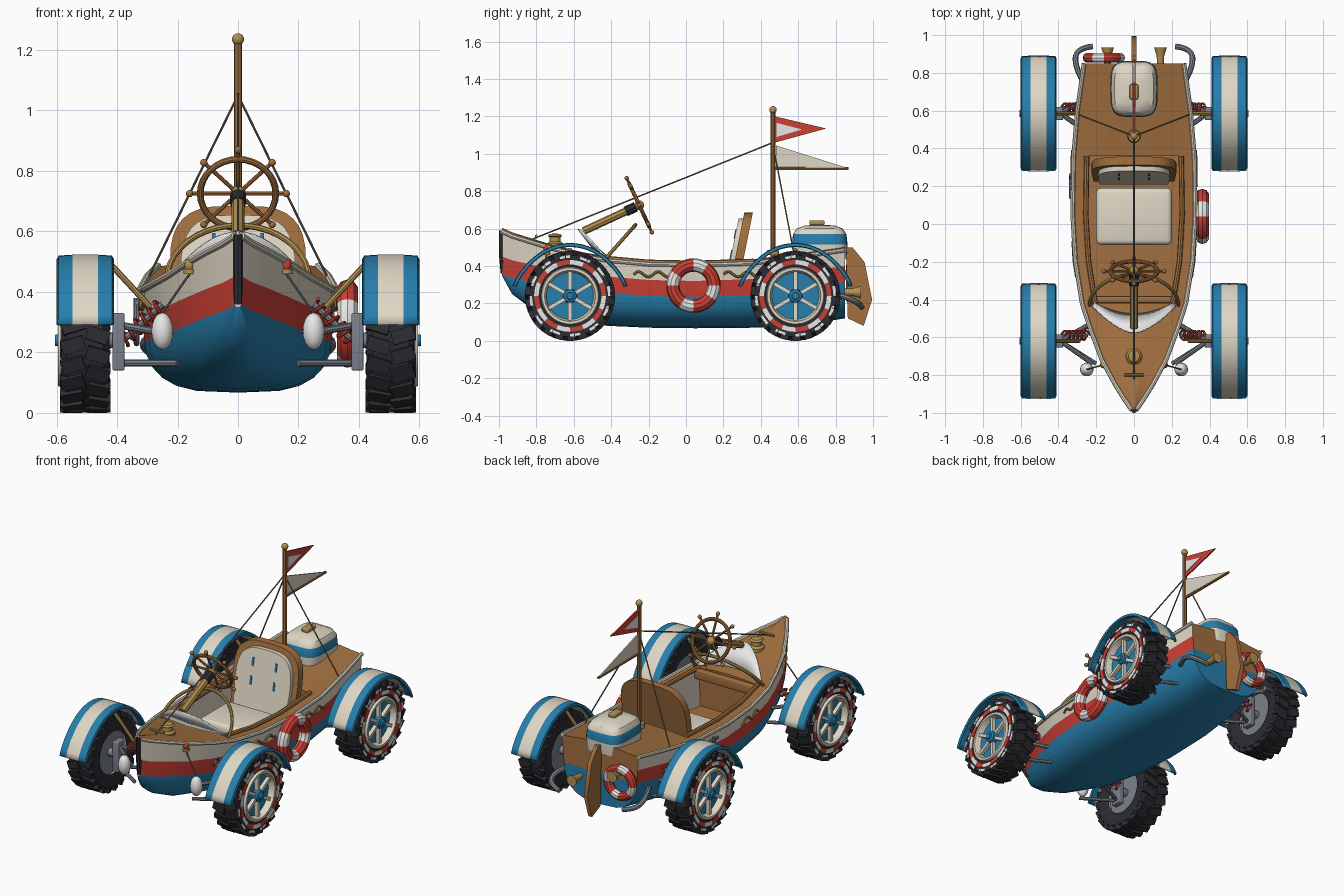
import bpy, bmesh, math
from math import sin, cos, pi, radians
from mathutils import Matrix, Vector

cube = bpy.data.objects.get("Cube")
if cube:
    bpy.data.objects.remove(cube)

def material(name, *rgb):
    m = bpy.data.materials.new(name)
    m.use_nodes = True
    m.diffuse_color = (*rgb, 1)
    m.node_tree.nodes["Principled BSDF"].inputs["Base Color"].default_value = (*rgb, 1)
    return m

BLUE = material("sea blue", .02, .21, .41)
RED = material("signal red", .6, .05, .035)
CREAM = material("cream paint", .74, .68, .56)
WOOD = material("varnished wood", .36, .16, .05)
BRASS = material("brass", .45, .28, .08)
RUBBER = material("black rubber", .025, .025, .032)
STEEL = material("grey steel", .2, .22, .26)
WHITE = material("white", .82, .82, .82)
ROPE = material("rope", .2, .17, .12)
made = []

def finish(name, bm, mats):
    bmesh.ops.remove_doubles(bm, verts=bm.verts, dist=1e-5)
    bmesh.ops.recalc_face_normals(bm, faces=bm.faces)
    me = bpy.data.meshes.new(name)
    bm.to_mesh(me)
    bm.free()
    for m in mats:
        me.materials.append(m)
    ob = bpy.data.objects.new(name, me)
    bpy.context.collection.objects.link(ob)
    made.append(ob)
    return ob

def mesh(name, verts, faces, mats, idx=None):
    bm = bmesh.new()
    vs = [bm.verts.new(v) for v in verts]
    for i, f in enumerate(faces):
        bm.faces.new([vs[k] for k in f]).material_index = idx[i] if idx else 0
    return finish(name, bm, mats)

def lathe(name, prof, mats, axis="Z", n=24, rule=None, loc=(0, 0, 0)):
    """Turn (along, radius) points round an axis; rule(ring, seg) picks a material."""
    shift = "XYZ".index(axis)
    verts = []
    for a, r in prof:
        for j in range(n):
            p = (a, r * cos(2 * pi * j / n), r * sin(2 * pi * j / n))
            verts.append([p[(k - shift) % 3] for k in range(3)])
    faces, idx = [], []
    for i in range(len(prof) - 1):
        for j in range(n):
            k = (j + 1) % n
            faces.append((i * n + j, i * n + k, i * n + n + k, i * n + n + j))
            idx.append(rule(i, j) if rule else 0)
    ob = mesh(name, verts, faces, mats, idx)
    ob.location = loc
    return ob

def torus(name, R, r, mats, axis, loc, n=32, rule=None):
    prof = [(r * sin(2 * pi * k / 10), R + r * cos(2 * pi * k / 10)) for k in range(11)]
    return lathe(name, prof, mats, axis, n, rule, loc)

def ball(name, loc, r, mat, stretch=1):
    prof = [(-r * stretch * cos(pi * k / 10), r * sin(pi * k / 10)) for k in range(11)]
    return lathe(name, prof, [mat], "Z", 16, None, loc)

def box(name, loc, size, mat, bevel=0, rot=(0, 0, 0)):
    bm = bmesh.new()
    bmesh.ops.create_cube(bm, size=1, matrix=Matrix.Diagonal((*size, 1)))
    if bevel:
        bmesh.ops.bevel(bm, geom=bm.edges[:], offset=bevel, segments=3, profile=.5, affect="EDGES")
    ob = finish(name, bm, [mat])
    ob.location, ob.rotation_euler = loc, rot
    return ob

def tube(name, pts, r, mat, smooth=False):
    cu = bpy.data.curves.new(name, "CURVE")
    cu.dimensions, cu.bevel_depth, cu.bevel_resolution = "3D", r, 2
    cu.use_fill_caps = True
    cu.resolution_u = 6
    sp = cu.splines.new("NURBS" if smooth else "POLY")
    sp.points.add(len(pts) - 1)
    for q, p in zip(sp.points, pts):
        q.co = (*p, 1)
    if smooth:
        sp.order_u, sp.use_endpoint_u = 3, True
    tmp = bpy.data.objects.new(name + " path", cu)
    bpy.context.collection.objects.link(tmp)
    bpy.context.view_layer.update()
    me = bpy.data.meshes.new_from_object(tmp.evaluated_get(bpy.context.evaluated_depsgraph_get()))
    bpy.data.objects.remove(tmp)
    bm = bmesh.new()
    bm.from_mesh(me)
    for f in bm.faces:
        f.material_index = 0
    return finish(name, bm, [mat])

def plate(name, yz, x, thick, mat):
    """Flat side-on panel outlined in y and z."""
    n = len(yz)
    verts = [(x + s * thick / 2, y, z) for s in (-1, 1) for y, z in yz]
    faces = [list(range(n)), list(range(n, 2 * n))]
    faces += [(i, (i + 1) % n, n + (i + 1) % n, n + i) for i in range(n)]
    return mesh(name, verts, faces, [mat])

# Hull: stations of y, half width, keel height, sheer height, open cockpit
stations = [(-.985, .012, .35, .585, 0), (-.93, .05, .25, .56, 0), (-.85, .1, .19, .535, 0),
            (-.72, .17, .13, .495, 0), (-.56, .23, .1, .455, 0), (-.42, .275, .08, .43, 0),
            (-.42, .275, .08, .43, 1), (-.2, .31, .07, .41, 1), (.05, .325, .067, .405, 1),
            (.36, .32, .07, .415, 1), (.36, .32, .07, .415, 0), (.6, .3, .08, .45, 0),
            (.85, .265, .12, .485, 0)]
verts, faces, idx = [], [], []
for y, w, keel, sheer, is_open in stations:
    bow = max(0, (-y - .4) / .6)
    low, mid = sheer - .17 - .06 * bow, sheer - .085 - .05 * bow
    half = [(.95 * w * sin(a) ** (.6 + .5 * bow), keel + (low - keel) * (1 - cos(a)))
            for a in (k * pi / 12 for k in range(7))]
    inner = max(w - .07, w * .6)
    half += [(w * .98, mid), (w, sheer), (inner, sheer + .005)]
    half += [(inner * .95, .2), (0, .2)] if is_open else [(inner * .6, sheer + .015), (0, sheer + .02)]
    ring = half + [(-x, z) for x, z in reversed(half[1:-1])]
    verts += [(x, y, z) for x, z in ring]
m = len(ring)
for i in range(len(stations) - 1):
    for k in range(m):
        h = min(k, m - 1 - k)
        faces.append((i * m + k, i * m + (k + 1) % m, i * m + m + (k + 1) % m, i * m + m + k))
        wall = 2 if stations[i][4] and stations[i + 1][4] else 3
        idx.append(0 if h < 6 else 1 if h == 6 else 2 if h == 7 else wall if h == 9 else 3)
last = len(verts) - m
faces += [list(range(m)), [last + k for k in range(m) if k <= 6 or k >= m - 6],
          [last + k for k in range(6, m - 5)]]
idx += [2, 0, 3]
mesh("hull", verts, faces, [BLUE, RED, CREAM, WOOD], idx)
closed = [s for i, s in enumerate(stations) if i not in (6, 10)]

def side_x(y):
    for a, b in zip(closed, closed[1:]):
        if a[0] <= y <= b[0]:
            return a[1] + (b[1] - a[1]) * (y - a[0]) / (b[0] - a[0])

tube("stem_post", [(0, -.985, .59), (0, -.985, .47), (0, -.975, .36)], .016, RUBBER)
for s in (1, -1):
    tube("gunwale_rail", [(s * w, y, z) for y, w, k, z, o in closed], .012, CREAM)
    tube("coaming", [(s * (w - .07), y, z + .01) for y, w, k, z, o in closed[5:9]], .014, WOOD)
    for start in (-.28, .2):
        ys = [start + .01 * k for k in range(20)]
        tube("side_rope", [(s * (side_x(y) + .008), y, .355 + .014 * sin((y - start) * 60)) for y in ys], .007, BRASS)

# Wheel parts and mudguard, built at the origin facing +x and shared by all four corners
first = len(made)
lathe("tyre", [(-.07, .13), (-.08, .17), (-.08, .21), (-.06, .228), (.06, .228), (.08, .21), (.08, .17), (.07, .14)],
      [RUBBER], "X", 40)
bm = bmesh.new()
for k in range(22):
    for s in (-1, 1):
        turn = Matrix.Rotation(2 * pi * (k + s / 4) / 22, 4, "X")
        bmesh.ops.create_cube(bm, size=1, matrix=turn @ Matrix.Translation((s * .041, 0, .222))
                              @ Matrix.Rotation(s * .3, 4, "Z") @ Matrix.Diagonal((.076, .046, .034, 1)))
finish("tread_lugs", bm, [RUBBER])
lathe("sidewall_dashes", [(.079, .203), (.083, .203), (.083, .218), (.079, .218)], [WHITE, RUBBER], "X", 48,
      lambda i, j: j // 2 % 2)
lathe("sidewall_band", [(.079, .168), (.084, .168), (.084, .192), (.079, .192)], [RED, WHITE], "X", 48,
      lambda i, j: j // 3 % 2)
lathe("rim", [(-.07, .13), (-.07, .15), (.08, .155), (.09, .15), (.09, .136), (.05, .125)], [CREAM], "X", 40)
lathe("rim_disc", [(.045, 0), (.045, .128), (.052, .128), (.052, 0)], [BLUE], "X", 32)
lathe("inner_disc", [(-.05, 0), (-.05, .14), (-.045, .14), (-.045, 0)], [STEEL], "X", 32)
bm = bmesh.new()
for k in range(6):
    bmesh.ops.create_cube(bm, size=1, matrix=Matrix.Rotation(k * pi / 3, 4, "X")
                          @ Matrix.Translation((.062, 0, .08)) @ Matrix.Diagonal((.024, .02, .11, 1)))
finish("spokes", bm, [CREAM])
lathe("hub", [(.05, .038), (.085, .034), (.09, .02), (.1, .018), (.1, 0)], [BLUE], "X", 12)
verts, faces, idx = [], [], []
cross = [(-.095, -.013), (-.088, 0), (-.042, .003), (.042, .003), (.088, 0), (.095, -.013)]
for k in range(25):
    a = radians(10 + k * 160 / 24)
    r = .28 + .032 * abs(cos(a)) ** 8
    verts += [(x, (r + d) * cos(a), (r + d) * sin(a)) for x, d in cross]
    if k < 24:
        for c in range(5):
            faces.append((k * 6 + c, k * 6 + c + 1, k * 6 + c + 7, k * 6 + c + 6))
            idx.append(c == 2)
guard = mesh("mudguard", verts, faces, [BLUE, CREAM], idx)
mod = guard.modifiers.new("thickness", "SOLIDIFY")
mod.thickness, mod.offset = .012, -1
corner = made[first:]
spots = [(s, y) for y in (-.62, .585) for s in (1, -1)]
for n, (s, y) in enumerate(spots):
    for part in corner:
        ob = part if n == 0 else part.copy()
        if n:
            bpy.context.collection.objects.link(ob)
            made.append(ob)
        ob.location = (s * .505, y, .24)
        ob.rotation_euler.z = 0 if s > 0 else pi
    # Suspension at this corner
    box("hub_carrier", (s * .395, y, .235), (.04, .07, .19), STEEL, .006)
    lathe("axle", [(.38, .025), (.46, .025)], [STEEL], "X", 12, None, (0 if s > 0 else -.84, y, .24))
    for dy in (-.12, .1):
        tube("upper_arm", [(s * .22, y + dy, .26), (s * .39, y, .29)], .012, STEEL)
        tube("lower_arm", [(s * .2, y + dy, .165), (s * .39, y, .165)], .011, STEEL)
    tube("mudguard_brace", [(s * .29, y, .35), (s * .42, y, .49)], .01, BRASS)
    a, b = Vector((s * .25, y + .03, .36)), Vector((s * .38, y + .03, .24))
    side = (b - a).cross(Vector((0, 1, 0))).normalized()
    tube("coil_spring", [a.lerp(b, k / 60) + .024 * (side * cos(k * .63) + Vector((0, sin(k * .63), 0)))
                         for k in range(61)], .006, RED)
    tube("damper", [a, b], .011, STEEL)

# Seat with arched back
box("seat_base", (0, .04, .26), (.4, .3, .13), CREAM, .025)

def arch(name, half_w, low, high, y0, thick, mat):
    top = [(half_w * abs(cos(t)) ** .6 * (1 if cos(t) > 0 else -1), high - .2 + .2 * abs(sin(t)) ** .7)
           for t in (pi * k / 16 for k in range(17))]
    out = [(half_w * .95, low)] + top + [(-half_w * .95, low)]
    n = len(out)
    vs = [(x, y0 + d + (z - .3) * .2, z) for d in (0, thick) for x, z in out]
    fs = [list(range(n)), list(range(n, 2 * n))]
    fs += [(i, (i + 1) % n, n + (i + 1) % n, n + i) for i in range(n)]
    mesh(name, vs, fs, [mat])

arch("seat_back", .225, .25, .685, .235, .045, WOOD)
arch("back_cushion", .19, .3, .655, .21, .03, CREAM)
for x in (-.08, .08):
    for z in (.46, .57):
        box("cushion_tuft", (x, .209 + (z - .3) * .2, z), (.012, .008, .05), BLUE, 0, (-.2, 0, 0))

# Dashboard, wind deflector, hoop and steering
box("dashboard", (0, -.4, .41), (.44, .035, .06), WOOD, .008)
us = [k / 8 - 1 for k in range(17)]
vs = [(.21 * u, -.42 - .06 * (1 - u * u), .445 + .02 * (1 - u * u)) for u in us]
vs += [(.22 * u, -.44 - .14 * (1 - abs(u) ** 1.6), .45 + .145 * (1 - u * u)) for u in us]
mod = mesh("wind_deflector", vs, [(i, i + 1, i + 18, i + 17) for i in range(16)], [WHITE]).modifiers.new("thickness", "SOLIDIFY")
mod.thickness = .008
tube("brass_hoop", [(.235 * cos(pi * k / 20), -.43 + .16 * sin(pi * k / 20), .44 + .18 * sin(pi * k / 20))
                    for k in range(21)], .01, BRASS)
axis = Vector((0, .905, .42))
centre = Vector((0, -.25, .725))
tube("steering_column", [centre - axis * .33, centre - axis * .06], .021, BRASS)
tube("column_collar", [centre - axis * .08, centre - axis * .02], .027, RUBBER)
up = Vector((0, -.42, .905))
ring = torus("steering_ring", .125, .011, [WOOD], "Z", centre)
ring.rotation_euler = axis.to_track_quat("Z", "Y").to_euler()
ball("steering_boss", centre, .026, BRASS)
for k in range(8):
    d = up * sin(k * pi / 4) + Vector((cos(k * pi / 4), 0, 0))
    tube("steering_spoke", [centre, centre + d * .16], .007, WOOD)
    ball("spoke_knob", centre + d * .16, .012, WOOD)

# Foredeck fittings and side buoys
lathe("deck_bell", [(.49, .045), (.52, .045), (.53, .03), (.555, .03), (.56, .04), (.57, .03), (.575, 0)], [BRASS], "Z", 20, None, (0, -.7, 0))
tube("bow_cleat", [(-.05, -.8, .56), (.05, -.8, .56)], .008, BRASS)
for s in (1, -1):
    lathe("lamp_base", [(.46, .02), (.475, .02), (.475, 0)], [BRASS], "Z", 12, None, (s * .16, -.745, 0))
    ball("lamp", (s * .16, -.745, .49), .017, RED if s > 0 else BRASS, 1.3)
    ball("buoy", (s * .25, -.77, .27), .036, WHITE, 1.7)
    tube("buoy_line", [(s * .16, -.745, .46), (s * .25, -.77, .33)], .004, ROPE)

# Mast, rigging and flags
tube("mast", [(0, .465, .44), (0, .465, 1.22)], .013, WOOD)
ball("mast_ball", (0, .465, 1.235), .02, BRASS)
lathe("mast_foot", [(.46, .035), (.485, .03), (.485, 0)], [BRASS], "Z", 16, None, (0, .465, 0))
tube("boom", [(0, .465, .92), (0, .87, .92)], .008, WOOD)
tube("forestay", [(0, .465, 1.06), (0, -.83, .54)], .004, ROPE)
for s in (1, -1):
    tube("shroud", [(0, .465, 1.05), (s * .295, .58, .45)], .004, ROPE)
plate("sail", [(.48, 1.045), (.48, .93), (.86, .925)], 0, .008, CREAM)
plate("pennant", [(.475, 1.2), (.475, 1.06), (.75, 1.135)], 0, .008, RED)
plate("pennant_centre", [(.485, 1.165), (.485, 1.09), (.62, 1.13)], 0, .014, WHITE)

# Engine cover with its painted band
vs, fs, idx = [], [], []
layers = [(.44, 1), (.515, 1.04), (.57, 1), (.6, .86), (.617, .55), (.62, 0)]
for i, (z, f) in enumerate(layers):
    for k in range(28):
        c, s = cos(2 * pi * k / 28), sin(2 * pi * k / 28)
        vs.append((.12 * f * math.copysign(abs(c) ** .5, c), .715 + .143 * f * math.copysign(abs(s) ** .5, s), z))
        if i:
            j = (k + 1) % 28
            fs.append((i * 28 - 28 + k, i * 28 - 28 + j, i * 28 + j, i * 28 + k))
            idx.append(i == 2)
mesh("engine_cover", vs, fs, [CREAM, BLUE], idx)
box("cover_handle", (0, .7, .632), (.045, .08, .025), BRASS, .006)

# Stern: rudder, exhausts, horns, life rings and anchor
plate("rudder", [(.855, .5), (.89, .5), (.955, .42), (.995, .22), (.95, .08), (.865, .12)], 0, .026, WOOD)
for s in (1, -1):
    tube("exhaust", [(s * .26, .74, .25), (s * .31, .82, .25), (s * .31, .93, .2), (s * .22, .94, .18)], .015, STEEL, True)
    lathe("stern_horn", [(.84, .018), (.89, .02), (.935, .034), (.935, 0)], [BRASS], "Y", 16, None, (s * .14, 0, .36 - .1 * (s > 0)))
band = lambda i, j: j % 8 >= 5
torus("side_life_ring", .11, .036, [RED, WHITE], "X", (.362, .04, .295), 32, band)
torus("stern_life_ring", .085, .027, [RED, WHITE], "Y", (-.16, .88, .31), 32, band)
tube("anchor_shank", [(-.335, .2, .38), (-.335, .2, .24)], .01, STEEL)
tube("anchor_arms", [(-.335, .2 + .06 * cos(a), .29 - .06 * sin(a)) for a in (pi * k / 10 for k in range(11))], .01, STEEL)
tube("anchor_stock", [(-.335, .16, .365), (-.335, .24, .365)], .008, STEEL)

# Smooth shading with sharp edges kept
for ob in bpy.context.selected_objects:
    ob.select_set(False)
for ob in made:
    ob.select_set(True)
bpy.context.view_layer.objects.active = made[0]
bpy.ops.object.shade_smooth_by_angle(angle=radians(35))
